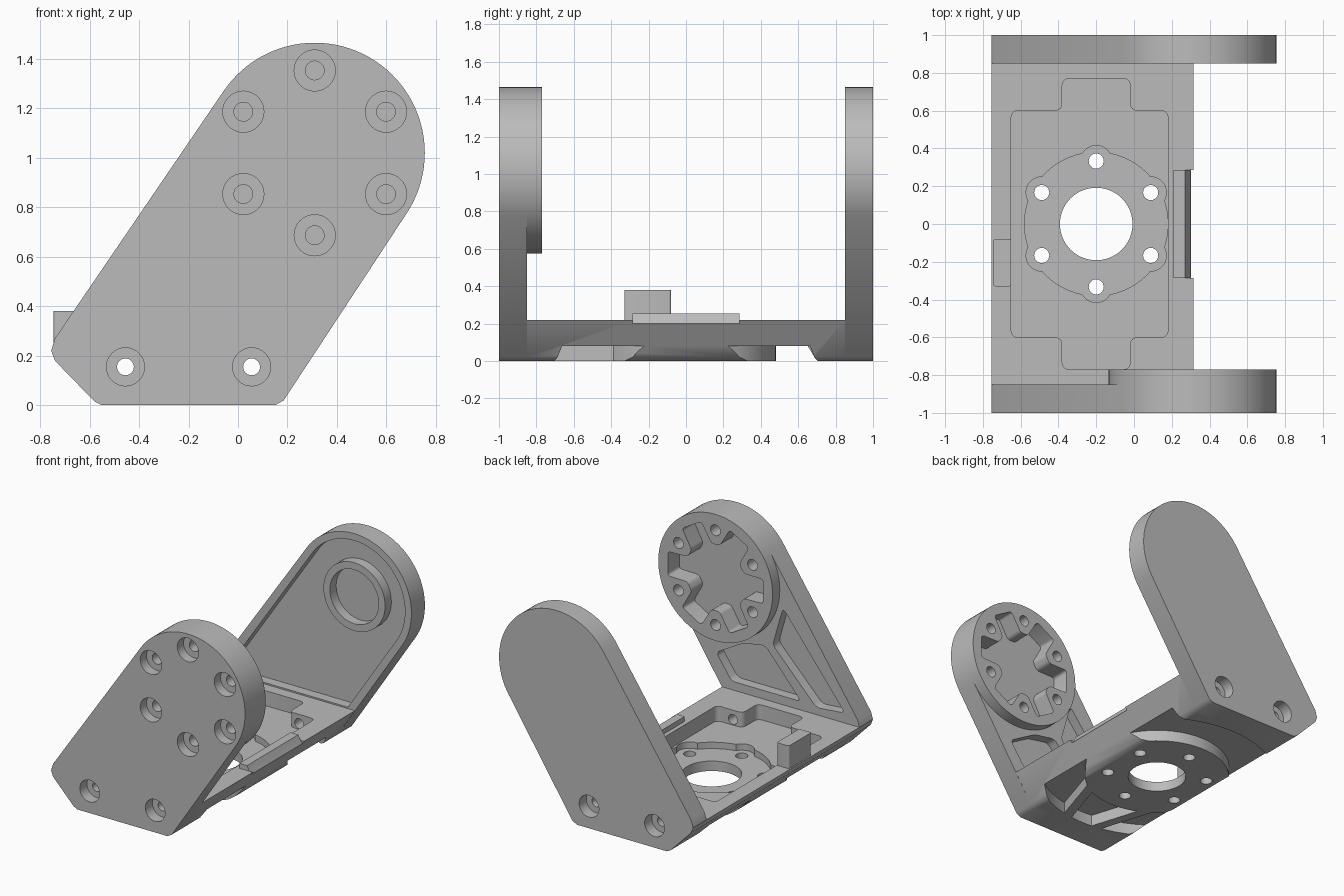
import bpy, bmesh, math
from math import cos, sin, radians

old = bpy.data.objects.get("Cube")
if old:
    bpy.data.objects.remove(old, do_unlink=True)

grey = bpy.data.materials.new("matte grey")
grey.use_nodes = True
grey.diffuse_color = (0.5, 0.5, 0.5, 1)
grey.node_tree.nodes["Principled BSDF"].inputs["Base Color"].default_value = (0.5, 0.5, 0.5, 1)


def prism(name, outline, lo, hi, axis="Y", rounding=0):
    """Extrude an (x, z) outline along Y, or an (x, y) outline along Z."""
    place = (lambda a, b, t: (a, t, b)) if axis == "Y" else (lambda a, b, t: (a, b, t))
    bm = bmesh.new()
    low = [bm.verts.new(place(a, b, lo)) for a, b in outline]
    high = [bm.verts.new(place(a, b, hi)) for a, b in outline]
    bm.faces.new(low)
    bm.faces.new(high)
    rails = []
    for i in range(len(low)):
        j = (i + 1) % len(low)
        bm.faces.new((low[i], low[j], high[j], high[i]))
        rails.append(bm.edges.get((low[i], high[i])))
    bmesh.ops.recalc_face_normals(bm, faces=bm.faces)
    if rounding:
        bmesh.ops.bevel(bm, geom=rails, offset=rounding, segments=4, profile=0.5, affect="EDGES")
    mesh = bpy.data.meshes.new(name)
    bm.to_mesh(mesh)
    bm.free()
    mesh.materials.append(grey)
    ob = bpy.data.objects.new(name, mesh)
    bpy.context.collection.objects.link(ob)
    return ob


def circle(cx, cy, r, n=32, start=0, end=360):
    full = end - start == 360
    steps = n if full else n + 1
    angles = [radians(start + (end - start) * i / n) for i in range(steps)]
    return [(cx + r * cos(a), cy + r * sin(a)) for a in angles]


def box(x0, x1, y0, y1):
    return [(x0, y0), (x1, y0), (x1, y1), (x0, y1)]


def combine(target, tool, mode="DIFFERENCE"):
    mod = target.modifiers.new("cut", "BOOLEAN")
    mod.operation = mode
    mod.solver = "EXACT"
    mod.object = tool
    bpy.context.view_layer.objects.active = target
    bpy.ops.object.modifier_apply(modifier=mod.name)
    bpy.data.objects.remove(tool, do_unlink=True)


def cut(target, *args, **kw):
    combine(target, prism("cutter", *args, **kw))


# Shared side outline: angled foot, slanted arm and round head
HX, HZ, HR = 0.31, 1.02, 0.445
TILT = -33.5


def side_outline(inset=0):
    return circle(HX, HZ, HR - inset, 48, TILT, TILT + 180)


foot = [(-0.74, 0.27), (-0.755, 0.22), (-0.74, 0.18), (-0.58, 0.015), (-0.55, 0),
        (0.15, 0), (0.185, 0.02)]
plate = side_outline() + foot
bolts = [(-0.455, 0.155), (0.055, 0.155)]
head_holes = circle(HX, HZ, 0.333, 6, 30, 390)

# Front plate with its round boss
front = prism("front_plate", plate, -1, -0.85)
combine(front, prism("boss", circle(HX, HZ, HR, 96, TILT, TILT + 360), -0.9, -0.77), "UNION")
star = []
for k in range(6):
    for r, da in ((0.235, -22), (0.38, -13), (0.38, 13), (0.235, 22)):
        a = radians(60 * k + da)
        star.append((HX + r * cos(a), HZ + r * sin(a)))
cut(front, star, -0.9, -0.7, rounding=0.02)
for x, z in head_holes:
    cut(front, circle(x, z, 0.083), -1.1, -0.93)
    cut(front, circle(x, z, 0.038, 24), -1.1, -0.7)
# Lightening pockets between the ribs of the arm
for pocket in ([(-0.16, 0.9), (-0.64, 0.29), (-0.42, 0.27), (-0.08, 0.62)],
               [(-0.02, 0.6), (-0.3, 0.28), (0.24, 0.28), (0.36, 0.45), (0.15, 0.57)]):
    cut(front, pocket, -0.92, -0.8, rounding=0.03)

# Back plate with a rimmed recess and a bearing ring
back = prism("back_plate", plate, 0.85, 1)
cut(back, side_outline(0.05) + [(-0.67, 0.27), (-0.65, 0.23), (0.26, 0.23)], 0.8, 0.92)
ring = prism("bearing_ring", circle(HX, HZ, 0.24, 48), 0.85, 0.925)
cut(ring, circle(HX, HZ, 0.19, 48), 0.8, 0.921)

# Base plate between the two sides
base = prism("base_plate", foot[1:] + [(0.315, 0.22)], -0.85, 0.85)
cross = [(-0.65, -0.6), (-0.38, -0.6), (-0.38, -0.77), (-0.02, -0.77), (-0.02, -0.6), (0.18, -0.6)]
cross += [(x, -y) for x, y in reversed(cross)]
cut(base, cross, 0.115, 0.4, axis="Z", rounding=0.035)

# Lobed motor seat with centre bore and screw holes
CX = -0.2
seat = prism("cutter", circle(CX, 0, 0.38, 64), 0.07, 0.3, "Z")
screws = circle(CX, 0, 0.333, 6, 30, 390)
for x, y in screws:
    combine(seat, prism("lobe", circle(x, y, 0.083), 0.07, 0.3, "Z"), "UNION")
combine(base, seat)
cut(base, circle(CX, 0, 0.192, 64), -0.1, 0.3, axis="Z")
for x, y in screws:
    cut(base, circle(x, y, 0.04, 24), -0.1, 0.3, axis="Z")

# Curved channels underneath, the front one crossed by two ribs
channel = prism("cutter", circle(CX, 0, 0.787, 96), -0.1, 0.08, "Z")
cut(channel, circle(CX, 0, 0.48, 96), -0.2, 0.2, axis="Z")
for s in (-1, 1):
    rib = [(CX + s * a, b) for a, b in ((0.24, -0.3), (0.31, -0.3), (0.12, -0.9), (0.05, -0.9))]
    cut(channel, rib, -0.2, 0.2, axis="Z")
combine(base, channel)

# Through bolts with counterbores on the outer faces
for x, z in bolts:
    for part, y0, y1 in ((front, -1.1, -0.92), (back, 0.92, 1.1)):
        cut(part, circle(x, z, 0.077), y0, y1)
    for part in (front, back, base):
        cut(part, circle(x, z, 0.034, 24), -1.2, 1.2)

# Raised lip on the long edge, and the stop block opposite
cut(base, box(0.21, 0.4, -0.285, 0.285), 0.2, 0.4, axis="Z")
lip = prism("edge_lip", [(0.21, 0.2), (0.3, 0.2), (0.285, 0.225), (0.27, 0.255), (0.21, 0.255)],
            -0.285, 0.285)
block = prism("stop_block", box(-0.745, -0.65, -0.33, -0.08), 0.2, 0.38, "Z", 0.012)

for ob in (front, back, ring, base, lip, block):
    bpy.ops.object.select_all(action="DESELECT")
    ob.select_set(True)
    bpy.context.view_layer.objects.active = ob
    bpy.ops.object.shade_smooth_by_angle(angle=radians(30))
